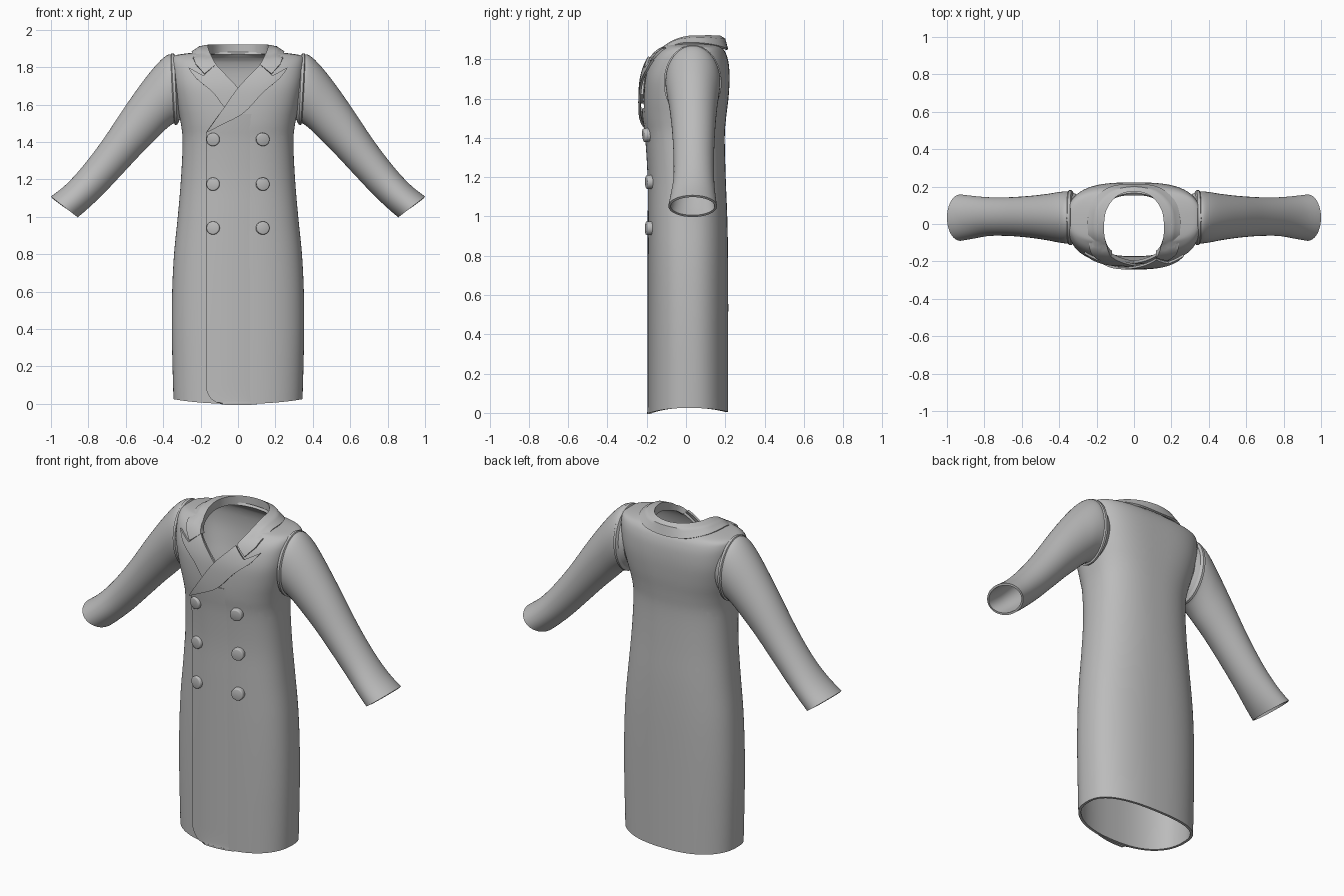
import bpy, bmesh, math
from mathutils import Vector
from mathutils.bvhtree import BVHTree

if "Cube" in bpy.data.objects:
    bpy.data.objects.remove(bpy.data.objects["Cube"])

cloth = bpy.data.materials.new("grey_cloth")
cloth.diffuse_color = (0.5, 0.5, 0.5, 1)
cloth.use_nodes = True
cloth.node_tree.nodes["Principled BSDF"].inputs["Base Color"].default_value = cloth.diffuse_color


def spline(rows, sub):
    """Catmull-Rom interpolation of a list of equal-length number tuples."""
    out, n = [], len(rows)
    for i in range(n - 1):
        p = [rows[max(0, min(n - 1, i + k))] for k in (-1, 0, 1, 2)]
        for j in range(sub):
            t = j / sub
            out.append([0.5 * (2 * b + (c - a) * t + (2 * a - 5 * b + 4 * c - d) * t * t
                               + (3 * b - a - 3 * c + d) * t ** 3)
                        for a, b, c, d in zip(*p)])
    return out + [list(rows[-1])]


def grid_bm(rows, closed, ref=None):
    """Skin rows of points, with normals facing away from ref."""
    bm = bmesh.new()
    vs = [[bm.verts.new(p) for p in r] for r in rows]
    m = len(rows[0])
    for a, b in zip(vs, vs[1:]):
        for j in range(m if closed else m - 1):
            k = (j + 1) % m
            bm.faces.new((a[j], a[k], b[k], b[j]))
    bm.normal_update()
    if ref is None:
        ref = sum((v.co for v in bm.verts), Vector()) / len(bm.verts)
    ref = Vector(ref)
    if sum(f.normal.dot(f.calc_center_median() - ref) * f.calc_area() for f in bm.faces) < 0:
        bmesh.ops.reverse_faces(bm, faces=bm.faces[:])
    return bm


def finish(bm, name, thick=0, angle=35):
    me = bpy.data.meshes.new(name)
    bm.to_mesh(me)
    bm.free()
    ob = bpy.data.objects.new(name, me)
    bpy.context.collection.objects.link(ob)
    me.materials.append(cloth)
    bpy.ops.object.select_all(action='DESELECT')
    ob.select_set(True)
    bpy.context.view_layer.objects.active = ob
    if thick:
        mod = ob.modifiers.new("thickness", 'SOLIDIFY')
        mod.thickness = thick
        mod.offset = -1
        bpy.ops.object.modifier_apply(modifier=mod.name)
    bpy.ops.object.shade_smooth_by_angle(angle=math.radians(angle))
    return ob


# Coat body: side z, front z, back z, half width, front y, back y, squareness
body = [
    (0.025, 0.0, 0.005, 0.345, -0.187, 0.215, 2.4),
    (0.2, 0.2, 0.2, 0.350, -0.187, 0.215, 2.4),
    (0.4, 0.4, 0.4, 0.354, -0.187, 0.215, 2.4),
    (0.6, 0.6, 0.6, 0.352, -0.187, 0.215, 2.4),
    (0.8, 0.8, 0.8, 0.342, -0.187, 0.214, 2.4),
    (1.0, 1.0, 1.0, 0.322, -0.187, 0.210, 2.4),
    (1.2, 1.2, 1.2, 0.305, -0.188, 0.202, 2.4),
    (1.4, 1.4, 1.4, 0.296, -0.200, 0.197, 2.5),
    (1.5, 1.5, 1.5, 0.306, -0.212, 0.204, 2.6),
    (1.6, 1.6, 1.6, 0.327, -0.215, 0.216, 2.8),
    (1.7, 1.7, 1.7, 0.345, -0.208, 0.222, 3.0),
    (1.78, 1.78, 1.78, 0.355, -0.185, 0.217, 3.0),
    (1.83, 1.83, 1.83, 0.356, -0.155, 0.203, 3.0),
    (1.86, 1.86, 1.855, 0.345, -0.120, 0.187, 2.8),
    (1.873, 1.872, 1.868, 0.28, -0.115, 0.175, 2.5),
    (1.885, 1.88, 1.88, 0.17, -0.11, 0.165, 2.2),
]


def body_ring(r, n=96):
    zs, zf, zb, a, yf, yb, e = r
    pts = []
    for i in range(n):
        t = 2 * math.pi * i / n
        c, s = math.cos(t), math.sin(t)
        x = math.copysign(abs(c) ** (2 / e), c) * a
        y = (yf + yb) / 2 + math.copysign(abs(s) ** (2 / e), s) * (yb - yf) / 2
        pts.append((x, y, zs + s * s * ((zb if s > 0 else zf) - zs)))
    return pts


bm = grid_bm([body_ring(r) for r in spline(body, 4)], True)
tree = BVHTree.FromBMesh(bm)          # uncut body, used to lay parts on the front
for s in (1, -1):                     # cut the V neck cleanly
    bmesh.ops.bisect_plane(bm, geom=bm.verts[:] + bm.edges[:] + bm.faces[:],
                           plane_co=(0, 0, 1.68), plane_no=(-1.05 * s, 0, 1))
inside = []
for f in bm.faces:
    c = f.calc_center_median()
    if c.y < 0 and c.z > 1.68 + 1.05 * abs(c.x):
        inside.append(f)
bmesh.ops.delete(bm, geom=inside, context='FACES')
finish(bm, "coat_body", 0.015)


def front(x, z, default=-0.15):
    hit = tree.ray_cast(Vector((x, -2, z)), Vector((0, 1, 0)))
    return hit[0].y if hit[0] else default


# Overlapping front panel with a rounded lower corner
rows = []
zs = [0.1 * (1 - math.cos(math.pi / 2 * i / 8)) for i in range(9)]
zs += [0.1 + 1.35 * i / 40 for i in range(1, 41)] + [1.50, 1.55]
for z in zs:
    left = -0.172
    if z < 0.1:
        left += 0.09 * (1 - math.sqrt(max(0, 1 - (1 - z / 0.1) ** 2)))
    if z > 1.45:
        left += (z - 1.45) * 0.71
    row = []
    for j in range(17):
        u = j / 16
        x = left + (0.1 - left) * u
        zz = max(z, 0.004 + 0.025 * (x / 0.345) ** 2)
        row.append((x, front(x, max(z, 0.03)) - 0.012 + 0.016 * u * u, zz))
    rows.append(row)
finish(grid_bm(rows, False, (0, 0.1, 0.8)), "front_panel", 0.010)

# Lapels: fold, middle and outer points as x, z
lapel = [
    (0.118, 1.815, 0.185, 1.755, 0.267, 1.800),
    (0.085, 1.780, 0.150, 1.728, 0.225, 1.742),
    (0.000, 1.690, 0.070, 1.660, 0.135, 1.665),
]
right_tail = [
    (-0.085, 1.570, -0.03, 1.565, 0.030, 1.555),
    (-0.150, 1.478, -0.125, 1.487, -0.090, 1.490),
    (-0.172, 1.450, -0.165, 1.452, -0.155, 1.456),
]
left_tail = [
    (-0.030, 1.650, 0.030, 1.612, 0.085, 1.600),
    (-0.050, 1.620, 0.000, 1.590, 0.060, 1.575),
]


def make_lapel(name, data, side, off):
    rows = []
    for r in spline(data, 5):
        row = []
        for k in (0, 2):
            for j in range(6 if k else 5):
                t = j / 5
                x = side * (r[k] + (r[k + 2] - r[k]) * t)
                z = r[k + 1] + (r[k + 3] - r[k + 1]) * t
                row.append((x, front(x, z) - off, z))
        rows.append(row)
    finish(grid_bm(rows, False, (0, 0.1, 1.6)), name, 0.012)


make_lapel("left_lapel", lapel + right_tail, 1, 0.028)
make_lapel("right_lapel", lapel + left_tail, -1, 0.014)

# Collar: fold, middle and outer points as x, y, z, from notch to back centre
half = [
    (0.118, -0.165, 1.815, 0.180, -0.150, 1.765, 0.228, -0.130, 1.820),
    (0.140, -0.130, 1.855, 0.195, -0.120, 1.845, 0.240, -0.090, 1.855),
    (0.157, -0.070, 1.895, 0.205, -0.060, 1.895, 0.247, -0.030, 1.882),
    (0.160, 0.000, 1.918, 0.210, 0.020, 1.910, 0.245, 0.050, 1.885),
    (0.145, 0.080, 1.922, 0.190, 0.100, 1.912, 0.215, 0.130, 1.877),
    (0.090, 0.150, 1.922, 0.115, 0.175, 1.905, 0.130, 0.198, 1.860),
    (0.000, 0.175, 1.920, 0.000, 0.200, 1.905, 0.000, 0.215, 1.850),
]
mirrored = [tuple(-v if i % 3 == 0 else v for i, v in enumerate(r)) for r in half[-2::-1]]
rows = []
for r in spline(half + mirrored, 5):
    p = [Vector(r[i:i + 3]) for i in (0, 3, 6)]
    k = max(0, min(1, (p[0].z - 1.8) / 0.1))
    row = [p[0] + Vector((0, 0.025 * (1 - k), -0.05 * k))]
    leaf = [p[0].lerp(p[1], j / 4) for j in range(4)] + [p[1].lerp(p[2], j / 4) for j in range(5)]
    for q in leaf:
        if q.y < -0.02 and q.z < 1.86:
            q.y = min(q.y, front(q.x, q.z, q.y) - 0.016)
    rows.append(row + leaf)
finish(grid_bm(rows, False, (0, 0, 1.6)), "collar", 0.012)

# Sleeves and armhole seams: top x, z, bottom x, z, front y, back y
sleeve = [
    (0.300, 1.840, 0.295, 1.535, -0.085, 0.155),
    (0.345, 1.862, 0.325, 1.505, -0.100, 0.170),
    (0.375, 1.866, 0.350, 1.496, -0.104, 0.174),
    (0.425, 1.825, 0.390, 1.465, -0.098, 0.170),
    (0.500, 1.735, 0.440, 1.415, -0.086, 0.160),
    (0.600, 1.595, 0.520, 1.335, -0.073, 0.150),
    (0.720, 1.415, 0.620, 1.228, -0.064, 0.143),
    (0.830, 1.270, 0.720, 1.122, -0.064, 0.143),
    (0.920, 1.172, 0.800, 1.046, -0.078, 0.150),
    (1.000, 1.108, 0.857, 0.997, -0.090, 0.158),
]
seam = [
    (0.335, 1.855, 0.315, 1.510, -0.098, 0.168),
    (0.342, 1.872, 0.325, 1.493, -0.113, 0.181),
    (0.357, 1.873, 0.337, 1.491, -0.113, 0.181),
    (0.366, 1.855, 0.346, 1.508, -0.098, 0.168),
]


def sleeve_ring(r, side, n=48):
    tx, tz, bx, bz, yf, yb = r
    pts = []
    for i in range(n):
        t = 2 * math.pi * i / n
        c, s = math.cos(t) / 2, math.sin(t) / 2
        pts.append((side * ((tx + bx) / 2 + (tx - bx) * c),
                    (yf + yb) / 2 + (yb - yf) * s,
                    (tz + bz) / 2 + (tz - bz) * c))
    return pts


for side, word in ((1, "left"), (-1, "right")):
    finish(grid_bm([sleeve_ring(r, side) for r in spline(sleeve, 4)], True),
           word + "_sleeve", 0.012)
    finish(grid_bm([sleeve_ring(r, side) for r in seam], True), word + "_armhole_seam")

# Six buttons lying on the front
for z in (1.415, 1.175, 0.94):
    for x in (-0.13, 0.13):
        hit = tree.ray_cast(Vector((x, -2, z)), Vector((0, 1, 0)))
        nrm = hit[1] if hit[1].y < 0 else -hit[1]
        bm = bmesh.new()
        bmesh.ops.create_cone(bm, cap_ends=True, segments=32, radius1=0.035,
                              radius2=0.035, depth=0.036)
        rim = [e for e in bm.edges if all(v.co.z > 0 for v in e.verts)]
        bmesh.ops.bevel(bm, geom=rim, offset=0.006, segments=2, affect='EDGES', profile=0.5)
        ob = finish(bm, "button", 0, 50)
        ob.rotation_euler = nrm.to_track_quat('Z', 'Y').to_euler()
        ob.location = hit[0] + nrm * 0.009
